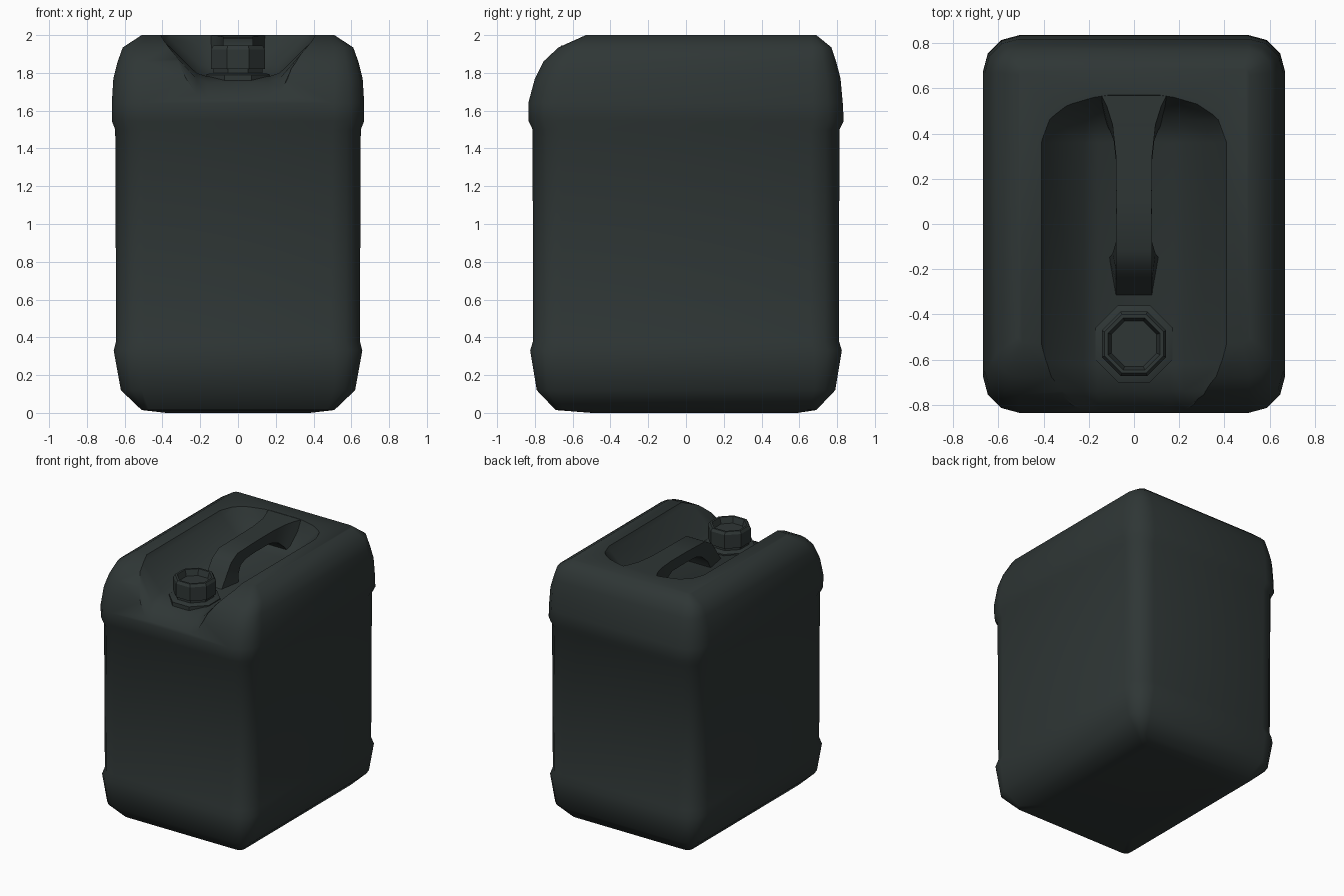
import bpy, bmesh, math

if "Cube" in bpy.data.objects:
    bpy.data.objects.remove(bpy.data.objects["Cube"])

plastic = bpy.data.materials.new("dark_green_grey_plastic")
plastic.diffuse_color = (0.028, 0.037, 0.036, 1)
plastic.use_nodes = True
plastic.node_tree.nodes["Principled BSDF"].inputs["Base Color"].default_value = plastic.diffuse_color


def loft(name, rings, angle=40):
    """Skin a closed solid through rings with equal point counts."""
    bm = bmesh.new()
    vr = [[bm.verts.new(p) for p in r] for r in rings]
    n = len(rings[0])
    for a, b in zip(vr, vr[1:]):
        for i in range(n):
            j = (i + 1) % n
            bm.faces.new((a[i], a[j], b[j], b[i]))
    bm.faces.new(vr[0][::-1])
    bm.faces.new(vr[-1])
    bmesh.ops.recalc_face_normals(bm, faces=bm.faces)
    me = bpy.data.meshes.new(name)
    bm.to_mesh(me)
    bm.free()
    me.materials.append(plastic)
    ob = bpy.data.objects.new(name, me)
    bpy.context.collection.objects.link(ob)
    smooth(ob, angle)
    return ob


def smooth(ob, angle):
    bpy.ops.object.select_all(action='DESELECT')
    ob.select_set(True)
    bpy.context.view_layer.objects.active = ob
    bpy.ops.object.shade_smooth_by_angle(angle=math.radians(angle))


def rounded(z, hx, y0, y1, r, seg=3):
    pts = []
    for k, (sx, y, sy) in enumerate(((1, y1, 1), (-1, y1, 1), (-1, y0, -1), (1, y0, -1))):
        for i in range(seg + 1):
            a = math.pi / 2 * (k + i / seg)
            pts.append((sx * (hx - r) + r * math.cos(a), y - sy * r + r * math.sin(a), z))
    return pts


# Body: (z, half width, front y, back y, corner radius)
profile = [(0.0, 0.38, -0.50, 0.59, 0.03), (0.015, 0.51, -0.69, 0.69, 0.04),
           (0.12, 0.62, -0.79, 0.79, 0.11), (0.33, 0.658, -0.825, 0.825, 0.15),
           (0.38, 0.645, -0.81, 0.81, 0.15), (1.50, 0.65, -0.812, 0.812, 0.15),
           (1.545, 0.668, -0.833, 0.835, 0.16), (1.64, 0.668, -0.835, 0.83, 0.16),
           (1.77, 0.66, -0.80, 0.818, 0.15), (1.86, 0.637, -0.755, 0.795, 0.13),
           (1.935, 0.61, -0.675, 0.77, 0.10), (2.0, 0.51, -0.53, 0.69, 0.03)]
body = loft("can_body", [rounded(*p) for p in profile])

# Recess in the top, open to the front: (y, floor z, half floor width, half top width)
sections = [(-1.0, 1.45, 0.20, 0.47), (-0.83, 1.66, 0.20, 0.47), (-0.74, 1.75, 0.20, 0.47),
            (-0.62, 1.78, 0.20, 0.47), (0.36, 1.78, 0.20, 0.47), (0.46, 1.83, 0.19, 0.44),
            (0.53, 1.92, 0.17, 0.38), (0.58, 2.02, 0.15, 0.24)]
rings = []
for y, z, f, t in sections:
    m = f + (t - f) * 0.70
    zm = z + (2.1 - z) * 0.58
    half = [(t, 2.1), (m, zm), (f + 0.02, z + 0.02), (f - 0.04, z)]
    rings.append([(x, y, h) for x, h in half] + [(-x, y, h) for x, h in half[::-1]])
cutter = loft("recess_cutter", rings)
cutter.hide_render = True
mod = body.modifiers.new("recess", 'BOOLEAN')
mod.operation = 'DIFFERENCE'
mod.object = cutter
mod.solver = 'EXACT'
bpy.context.view_layer.objects.active = body
bpy.ops.object.modifier_apply(modifier=mod.name)
bpy.data.objects.remove(cutter, do_unlink=True)
smooth(body, 40)

# Handle: (top y, top z, bottom y, bottom z, half width top, half width bottom)
path = [(-0.32, 1.77, -0.15, 1.77, 0.08, 0.11), (-0.25, 1.87, -0.13, 1.83, 0.08, 0.095),
        (-0.20, 1.94, -0.08, 1.88, 0.08, 0.08), (-0.12, 1.985, -0.02, 1.905, 0.08, 0.08),
        (0.10, 1.99, 0.10, 1.91, 0.078, 0.078), (0.30, 1.992, 0.28, 1.91, 0.08, 0.08),
        (0.44, 1.995, 0.37, 1.88, 0.095, 0.09), (0.52, 1.998, 0.42, 1.83, 0.12, 0.11),
        (0.58, 1.998, 0.45, 1.76, 0.15, 0.13)]
loft("handle", [[(-wt, yt, zt), (wt, yt, zt), (wb, yb, zb), (-wb, yb, zb)]
                for yt, zt, yb, zb, wt, wb in path])


def octagons(name, steps):
    """Eight-sided turned part at the filler opening; steps are (flat radius, z)."""
    c = math.cos(math.pi / 8)
    return loft(name, [[(r / c * math.cos(math.pi / 8 + k * math.pi / 4),
                         -0.53 + r / c * math.sin(math.pi / 8 + k * math.pi / 4), z)
                        for k in range(8)] for r, z in steps], 30)


# Neck flange and screw cap with sunken top
octagons("neck_flange", [(0.17, 1.75), (0.17, 1.79), (0.145, 1.80)])
octagons("neck", [(0.13, 1.78), (0.13, 1.83)])
octagons("screw_cap", [(0.142, 1.82), (0.142, 1.925), (0.13, 1.945), (0.115, 1.945), (0.10, 1.90)])
